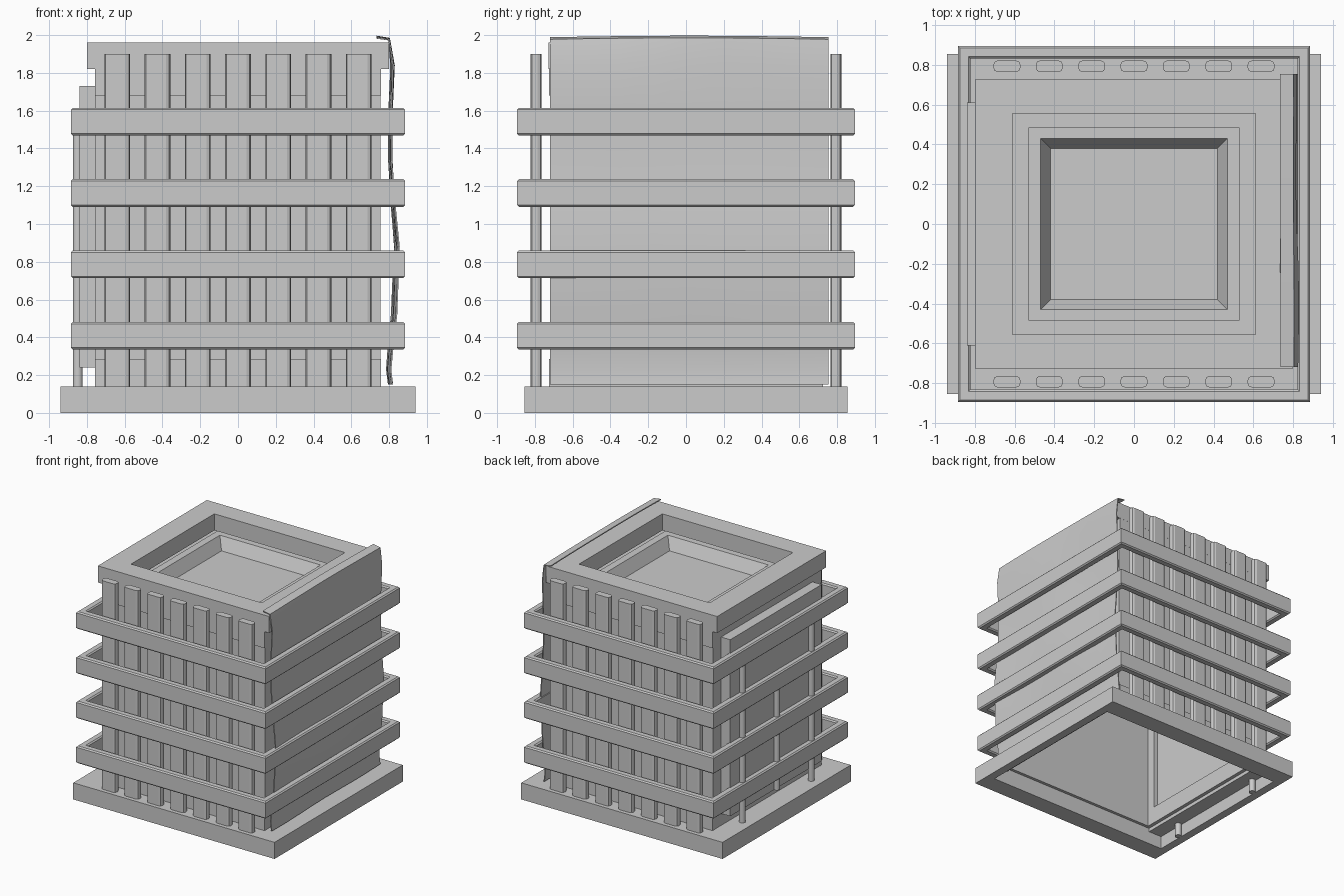
import bpy, bmesh, math

if "Cube" in bpy.data.objects:
    bpy.data.objects.remove(bpy.data.objects["Cube"])


def make(name, bm):
    bmesh.ops.recalc_face_normals(bm, faces=bm.faces[:])
    me = bpy.data.meshes.new(name)
    bm.to_mesh(me)
    bm.free()
    ob = bpy.data.objects.new(name, me)
    bpy.context.collection.objects.link(ob)
    return ob


def box(name, x0, x1, y0, y1, z0, z1, bevel=0.0):
    """Box from limits; bevel rounds the vertical edges."""
    bm = bmesh.new()
    bmesh.ops.create_cube(bm, size=1)
    for v in bm.verts:
        v.co = ((x0 + x1) / 2 + v.co.x * (x1 - x0),
                (y0 + y1) / 2 + v.co.y * (y1 - y0),
                (z0 + z1) / 2 + v.co.z * (z1 - z0))
    if bevel:
        edges = [e for e in bm.edges
                 if abs(e.verts[0].co.z - e.verts[1].co.z) > 0.5]
        bmesh.ops.bevel(bm, geom=edges, offset=bevel, segments=2,
                        affect='EDGES', profile=0.5)
    return make(name, bm)


def loft(name, loops, closed=True):
    """Stack rectangular loops (half x, half y, z) into one surface."""
    bm = bmesh.new()
    rings = [[bm.verts.new((sx * hx, sy * hy, z))
              for sx, sy in ((-1, -1), (1, -1), (1, 1), (-1, 1))]
             for hx, hy, z in loops]
    pairs = list(zip(rings, rings[1:]))
    if closed:
        pairs.append((rings[-1], rings[0]))
    for a, b in pairs:
        for i in range(4):
            j = (i + 1) % 4
            bm.faces.new((a[i], a[j], b[j], b[i]))
    if not closed:
        bm.faces.new(rings[0])
        bm.faces.new(rings[-1])
    return make(name, bm)


# Base: outer frame with a thin top plate reaching in to the body
loft("base_frame", [(0.94, 0.855, 0), (0.94, 0.855, 0.14), (0.745, 0.70, 0.14),
                    (0.745, 0.70, 0.11), (0.87, 0.70, 0.11), (0.87, 0.70, 0)])

# Hollow body walls; the left wall is open behind its panel
box("front_wall", -0.755, 0.755, -0.715, -0.675, 0.14, 1.84)
box("back_wall", -0.755, 0.755, 0.675, 0.715, 0.14, 1.84)
box("right_wall", 0.715, 0.755, -0.675, 0.675, 0.14, 1.84)
box("left_corner_front", -0.755, -0.715, -0.675, -0.60, 0.14, 1.84)
box("left_corner_back", -0.755, -0.715, 0.60, 0.675, 0.14, 1.84)
box("left_header", -0.755, -0.715, -0.60, 0.60, 1.68, 1.84)
box("left_sill", -0.755, -0.715, -0.60, 0.60, 0.14, 0.285)

# Lid frame with wide opening
loft("lid_frame", [(0.80, 0.727, 1.82), (0.80, 0.727, 1.96),
                   (0.61, 0.555, 1.96), (0.61, 0.555, 1.82)])

# Sunken tray with sloped sides and the groove floor around it
loft("tray", [(0.53, 0.485, 1.72), (0.53, 0.485, 1.865), (0.47, 0.43, 1.865),
              (0.42, 0.38, 1.765)], closed=False)
box("groove_floor", -0.715, 0.715, -0.675, 0.675, 1.72, 1.76)

# Slats and rails on front and back
for side, s in (("front", -1), ("back", 1)):
    for i in range(7):
        x = (i - 3) * 0.213
        y = s * 0.793
        box(f"{side}_slat_{i + 1}", x - 0.068, x + 0.068, y - 0.029, y + 0.029,
            0.005, 1.90, bevel=0.022)
    ya, yb = sorted((s * 0.70, s * 0.726))
    for part, z0, z1 in (("lower", 0.14, 0.285), ("upper", 1.68, 1.82)):
        box(f"{side}_{part}_rail", -0.757, 0.757, ya, yb, z0, z1)

# Four belts around the body, edges chamfered
for i in range(4):
    z, h, c = 0.408 + i * 0.378, 0.073, 0.01
    loft(f"belt_{i + 1}", [
        (0.875, 0.885, z - h), (0.885, 0.895, z - h + c),
        (0.885, 0.895, z + h - c), (0.875, 0.885, z + h),
        (0.832, 0.842, z + h), (0.822, 0.832, z + h - c),
        (0.822, 0.832, z - h + c), (0.832, 0.842, z - h)])

# Left side panel and round posts, the middle one shorter
box("left_panel", -0.84, -0.75, -0.61, 0.61, 0.24, 1.73)
for i, y in enumerate((-0.46, 0, 0.46)):
    z0, z1 = (0.24, 1.1) if y == 0 else (0.0, 1.5)
    bpy.ops.mesh.primitive_cylinder_add(vertices=16, radius=0.026, depth=z1 - z0,
                                        location=(-0.848, y, (z0 + z1) / 2))
    bpy.context.object.name = f"left_post_{i + 1}"
    bpy.ops.object.shade_smooth_by_angle()

# Draped sheet on the right side, folded over the lid
profile = [(0.806, 0.15), (0.797, 0.23), (0.808, 0.36), (0.826, 0.52),
           (0.834, 0.70), (0.842, 0.88), (0.825, 1.08), (0.807, 1.35),
           (0.808, 1.60), (0.817, 1.84), (0.800, 1.975), (0.735, 1.985)]
bm = bmesh.new()
n = 8
rows = []
for x, z in profile:
    row = []
    for j in range(n + 1):
        t = j / n
        wave = 0.005 * math.sin(t * 9 + z * 3) + 0.016 * (0.5 - t)
        fade = 1 if z < 1.9 else 0.2
        lift = 0.008 * math.sin(t * math.pi) if z > 1.9 else 0
        row.append(bm.verts.new((x + wave * fade, -0.72 + 1.475 * t, z + lift)))
    rows.append(row)
for a, b in zip(rows, rows[1:]):
    for j in range(n):
        bm.faces.new((a[j], a[j + 1], b[j + 1], b[j]))
sheet = make("draped_sheet", bm)
bpy.ops.object.select_all(action='DESELECT')
sheet.select_set(True)
bpy.context.view_layer.objects.active = sheet
mod = sheet.modifiers.new("thickness", 'SOLIDIFY')
mod.thickness = 0.008
mod.offset = 0
bpy.ops.object.modifier_apply(modifier=mod.name)
bpy.ops.object.shade_smooth_by_angle()
